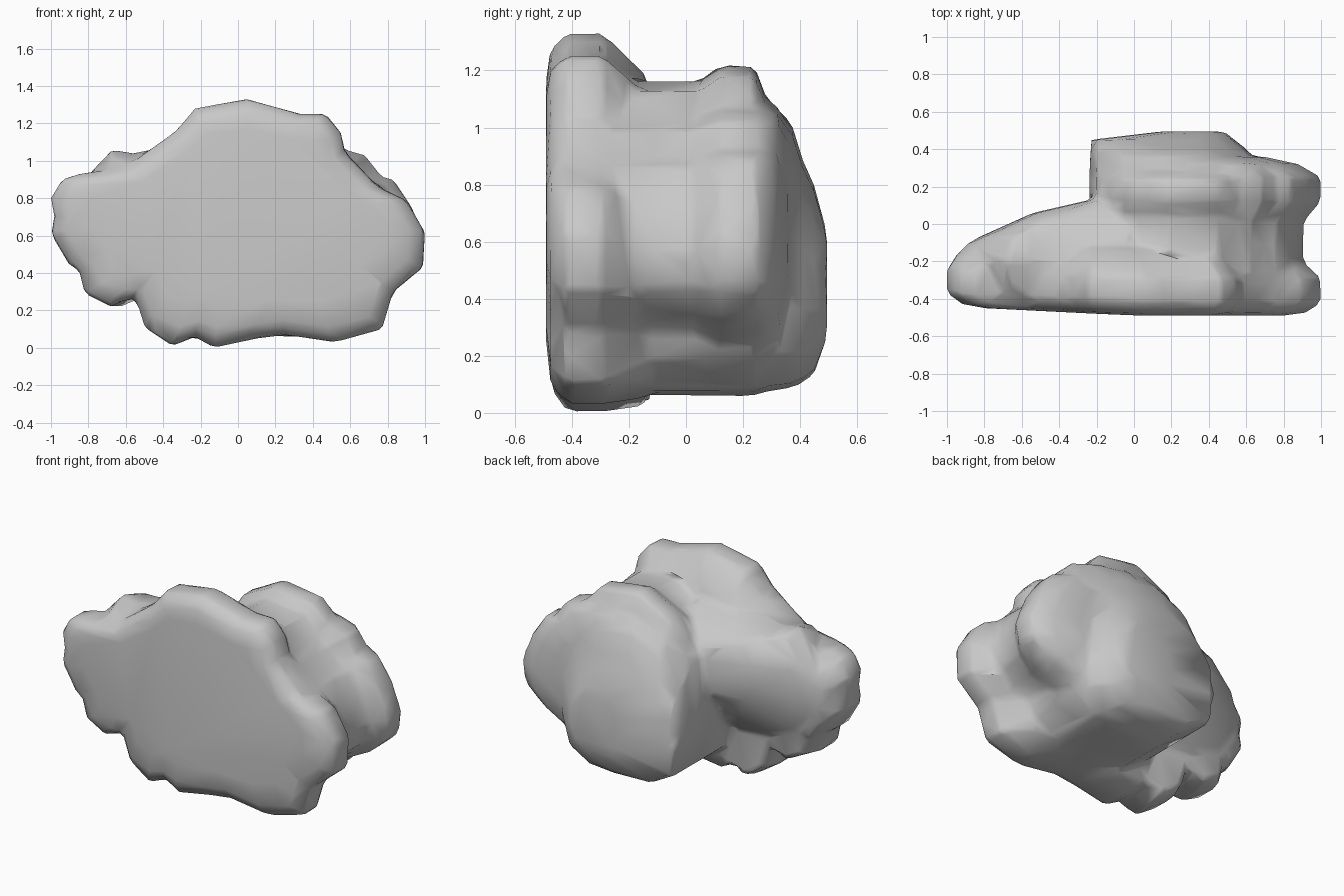
import bpy, bmesh

cube = bpy.data.objects.get("Cube")
if cube:
    bpy.data.objects.remove(cube, do_unlink=True)

stone = bpy.data.materials.new("stone_grey")
stone.use_nodes = True
colour = (0.58, 0.58, 0.58, 1)
stone.diffuse_color = colour
for node in stone.node_tree.nodes:
    if node.type == "BSDF_PRINCIPLED":
        node.inputs["Base Color"].default_value = colour
        node.inputs["Roughness"].default_value = 0.9


def add_lump(bm, outline, layers, slant=0.0):
    """Loft an x-z outline along y; a layer is (y, x scale, z scale, pivot x, pivot z).
    The slant sweeps the -x half backward."""
    rings = []
    for y, sx, sz, px, pz in layers:
        ring = []
        for x, z in outline:
            new_x = px + (x - px) * sx
            ring.append(bm.verts.new((new_x, y + slant * max(0, -new_x),
                                      pz + (z - pz) * sz)))
        rings.append(ring)
    count = len(outline)
    for a, b in zip(rings, rings[1:]):
        for i in range(count):
            j = (i + 1) % count
            bm.faces.new((a[i], a[j], b[j], b[i]))
    bm.faces.new(rings[0])
    bm.faces.new(rings[-1][::-1])


# Broad flat-fronted slab
slab_outline = [
    (-1, .8), (-.94, .9), (-.85, .93), (-.61, .96), (-.33, 1.16), (-.23, 1.28),
    (.05, 1.33), (.33, 1.25), (.47, 1.25), (.55, 1.15), (.57, 1.05), (.75, .86),
    (.9, .79), (1, .62), (.99, .43), (.83, .3), (.77, .1), (.52, .03), (.25, .07),
    (.1, .05), (-.13, 0), (-.23, .06), (-.35, .01), (-.5, .11), (-.55, .28),
    (-.68, .22), (-.82, .29), (-.85, .42), (-.9, .44), (-1, .61), (-.98, .7)]
slab_layers = [(-.49, .8, .72, 0, .8), (-.475, .92, .9, 0, .75), (-.42, 1, 1, 0, .6),
               (-.29, 1, 1, 0, .6), (-.22, .94, .94, -.3, .2), (-.14, .86, .87, -.2, .2)]

# Deep rear mass, stepping down toward the back
rear_outline = [
    (-.2, .2), (-.24, .5), (-.2, .85), (-.05, 1.1), (.18, 1.22), (.45, 1.18),
    (.6, 1.02), (.7, .75), (.72, .45), (.66, .2), (.5, .08), (.3, .06), (0, .07)]
rear_layers = [(-.3, 1, .95, -.2, .1), (-.08, 1, .95, -.2, .1), (.05, 1, .95, -.2, .1),
               (.12, 1, 1, 0, .4), (.24, 1, 1, 0, .4), (.28, .96, .89, -.2, .2),
               (.37, .9, .8, -.2, .2), (.41, .86, .67, -.2, .2),
               (.45, .8, .57, -.2, .24), (.495, .35, .31, .36, .36)]

# Right-hand shoulder, pinched in behind the slab and swelling again
shoulder_outline = [
    (.3, 1.1), (.57, 1.06), (.68, 1.03), (.77, .91), (.83, .9), (.93, .75),
    (1, .57), (.97, .43), (.86, .33), (.7, .25), (.5, .22)]
shoulder_layers = [(-.3, .88, .92, .2, .55), (-.1, .88, .92, .2, .55), (.02, .89, .93, .2, .55),
                   (.12, 1, 1, .2, .55), (.25, 1, 1, .2, .55), (.32, .85, .97, .2, .6),
                   (.36, .62, .75, .2, .6)]

# Undercut side arm, thinning upward toward the rear and filling the inner corner
arm_outline = [
    (-.9, .6), (-.86, .85), (-.68, 1.06), (-.57, 1.04), (-.25, 1.1), (0, 1.14),
    (0, .4), (-.3, .28), (-.55, .3), (-.75, .38)]
arm_layers = [(-.36, .9, .9, -.4, .6), (-.2, 1, 1, -.4, .8), (-.08, .92, .87, -.3, .9),
              (.02, .7, .65, 0, .9), (.06, .55, .5, -.1, .87), (.13, .26, .4, 0, .83)]

bm = bmesh.new()
add_lump(bm, slab_outline, slab_layers, slant=0.05)
for outline, layers in ((rear_outline, rear_layers), (arm_outline, arm_layers),
                        (shoulder_outline, shoulder_layers)):
    add_lump(bm, outline, layers)
bmesh.ops.recalc_face_normals(bm, faces=bm.faces[:])
bmesh.ops.triangulate(bm, faces=bm.faces[:], ngon_method="EAR_CLIP")
mesh = bpy.data.meshes.new("boulder")
bm.to_mesh(mesh)
bm.free()
mesh.materials.append(stone)
boulder = bpy.data.objects.new("boulder", mesh)
bpy.context.collection.objects.link(boulder)
for face in mesh.polygons:
    face.use_smooth = True

# Fuse the lumps, soften the joins, then return to broad weathered planes
fuse = boulder.modifiers.new("fuse", "REMESH")
fuse.mode = "VOXEL"
fuse.voxel_size = 0.025
fuse.use_smooth_shade = True
soften = boulder.modifiers.new("soften", "SMOOTH")
soften.factor = 0.5
soften.iterations = 3
planes = boulder.modifiers.new("planes", "DECIMATE")
planes.ratio = 0.05
